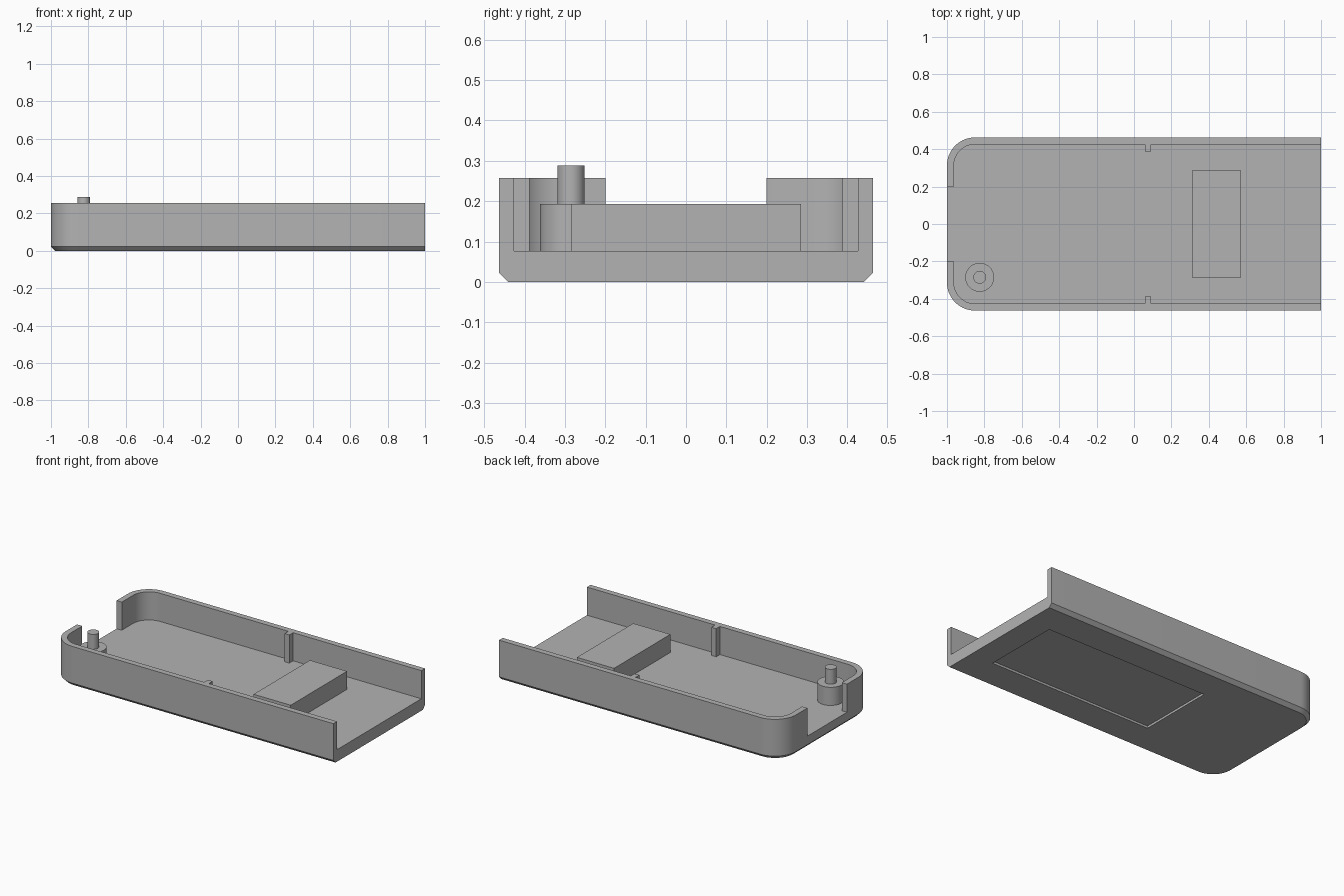
import bpy, bmesh, math

default_cube = bpy.data.objects.get("Cube")
if default_cube:
    bpy.data.objects.remove(default_cube, do_unlink=True)

grey = bpy.data.materials.new("plain_grey")
grey.use_nodes = True
colour = (0.45, 0.45, 0.45, 1)
grey.diffuse_color = colour
grey.node_tree.nodes["Principled BSDF"].inputs["Base Color"].default_value = colour

FLOOR, RIM = 0.077, 0.257
HALF_WIDTH, WALL, CHAMFER = 0.463, 0.037, 0.022
CORNER_X, CORNER_Y = -0.85, 0.313


def finish(name, bm):
    bmesh.ops.recalc_face_normals(bm, faces=bm.faces)
    mesh = bpy.data.meshes.new(name)
    bm.to_mesh(mesh)
    bm.free()
    mesh.materials.append(grey)
    obj = bpy.data.objects.new(name, mesh)
    bpy.context.collection.objects.link(obj)
    return obj


def loft(name, rings):
    """Closed solid through (outline, height) rings."""
    bm = bmesh.new()
    loops = [[bm.verts.new((x, y, z)) for x, y in outline] for outline, z in rings]
    for low, high in zip(loops, loops[1:]):
        for i in range(len(low)):
            j = (i + 1) % len(low)
            bm.faces.new((low[i], low[j], high[j], high[i]))
    bm.faces.new(loops[0])
    bm.faces.new(loops[-1])
    return finish(name, bm)


def box(name, x0, x1, y0, y1, z0, z1):
    outline = [(x0, y0), (x1, y0), (x1, y1), (x0, y1)]
    return loft(name, [(outline, z0), (outline, z1)])


def cylinder(name, x, y, radius, z0, z1, sides=48):
    angles = [2 * math.pi * i / sides for i in range(sides)]
    outline = [(x + radius * math.cos(a), y + radius * math.sin(a)) for a in angles]
    return loft(name, [(outline, z0), (outline, z1)])


def half_outline(inset, end_x, steps=14):
    """Left edge from the open end round the corner."""
    radius = HALF_WIDTH - CORNER_Y - inset
    points = [(end_x, HALF_WIDTH - inset)]
    for i in range(steps + 1):
        a = math.pi / 2 * (1 + i / steps)
        points.append((CORNER_X + radius * math.cos(a), CORNER_Y + radius * math.sin(a)))
    return points


def mirrored(points):
    return points + [(x, -y) for x, y in reversed(points)]


def select_only(obj):
    bpy.ops.object.select_all(action='DESELECT')
    obj.select_set(True)
    bpy.context.view_layer.objects.active = obj


def cut(target, cutter):
    cutter.hide_render = True
    mod = target.modifiers.new("cut", 'BOOLEAN')
    mod.operation = 'DIFFERENCE'
    mod.solver = 'EXACT'
    mod.object = cutter
    select_only(target)
    bpy.ops.object.modifier_apply(modifier=mod.name)
    bpy.data.objects.remove(cutter, do_unlink=True)


# Tray shell with a chamfered bottom edge
outer = mirrored(half_outline(0, 1))
tray = loft("tray", [(mirrored(half_outline(CHAMFER, 1)), 0), (outer, CHAMFER), (outer, RIM)])

# Inner cavity, open at one end and slotted at the other
cavity = mirrored(half_outline(WALL, 1.1) + [(WALL - 1, 0.2), (-1.1, 0.2)])
cut(tray, loft("cavity_cutter", [(cavity, FLOOR), (cavity, RIM + 0.1)]))

# Shallow recess under the floor
cut(tray, box("recess_cutter", -0.31, 0.84, -0.25, 0.25, -0.1, 0.014))

# Raised block, side ribs and corner post
block = box("raised_block", 0.31, 0.573, -0.285, 0.285, FLOOR, 0.193)
for side, name in ((1, "left_rib"), (-1, "right_rib")):
    y0, y1 = sorted((side * 0.388, side * (HALF_WIDTH - WALL)))
    box(name, 0.058, 0.092, y0, y1, FLOOR, RIM)
boss = cylinder("post_base", -0.825, -0.285, 0.077, FLOOR, 0.193)
pin = cylinder("post_pin", -0.825, -0.285, 0.034, 0.193, 0.288)

for obj in (tray, boss, pin):
    select_only(obj)
    bpy.ops.object.shade_smooth_by_angle(angle=math.radians(30))
